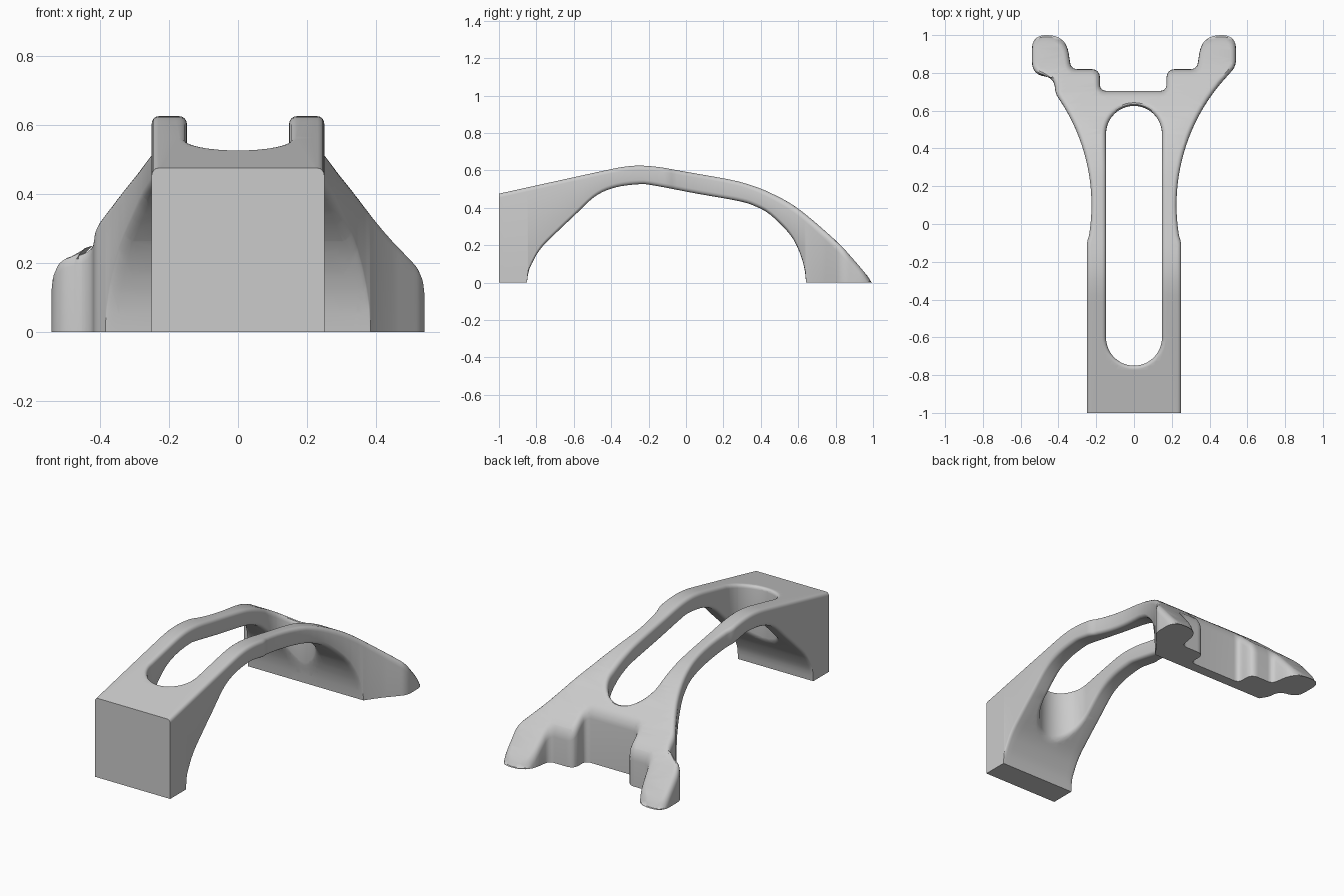
import bpy, bmesh, math
from mathutils import Vector

if "Cube" in bpy.data.objects:
    bpy.data.objects.remove(bpy.data.objects["Cube"])


def smooth_path(pts, n=8):
    """Catmull-Rom samples through the points."""
    p = [Vector(a) for a in pts]
    p = [p[0] * 2 - p[1]] + p + [p[-1] * 2 - p[-2]]
    out = []
    for i in range(1, len(p) - 2):
        a, b, c, d = p[i - 1:i + 3]
        for k in range(n):
            t = k / n
            out.append(0.5 * (2 * b + (c - a) * t + (2 * a - 5 * b + 4 * c - d) * t * t
                              + (3 * b - a - 3 * c + d) * t ** 3))
    return out + [p[-2]]


def height(path, y):
    """Linear height lookup along a sampled path, zero outside it."""
    for a, b in zip(path, path[1:]):
        if a.x <= y <= b.x:
            return a.y + (b.y - a.y) * (y - a.x) / max(b.x - a.x, 1e-6)
    return 0.0


def rounded(corners, n=8):
    """Closed outline with each corner (x, y, r) rounded off."""
    out = []
    for i, (x, y, r) in enumerate(corners):
        p = Vector((x, y))
        if r == 0:
            out.append(p)
            continue
        a = p + (Vector(corners[i - 1][:2]) - p).normalized() * r
        b = p + (Vector(corners[(i + 1) % len(corners)][:2]) - p).normalized() * r
        for k in range(n + 1):
            t = k / n
            out.append(a * (1 - t) ** 2 + p * 2 * t * (1 - t) + b * t * t)
    return out


# side profile: upper and lower heights along y
top = smooth_path([(-1.1, .452), (-1, .475), (-.7, .541), (-.42, .602), (-.33, .619), (-.25, .625),
                   (-.15, .618), (0, .592), (.22, .553), (.33, .526), (.45, .48), (.6, .395),
                   (.8, .225), (.9, .118), (1.0, 0.0)])
low = smooth_path([(-.85, 0), (-.846, .035), (-.832, .085), (-.78, .178), (-.69, .27), (-.6, .355),
                   (-.487, .46), (-.38, .508), (-.246, .526), (-.166, .518), (.05, .477), (.28, .436),
                   (.37, .408), (.45, .363), (.556, .257), (.608, .16), (.634, .07), (.642, 0)])

# plan outline, counter-clockwise, with flared waist arcs
def waist(y):
    return 1.228 - math.sqrt(1.003 ** 2 - (y - .1) ** 2)

right = [(waist(y), y, 0) for y in [-.06 + .04 * i for i in range(21)]]
left = [(-waist(y), y, 0) for y in [.66 - .04 * i for i in range(19)]]
outline = rounded(
    [(.25, -1.06, 0), (.25, -.1, .02)] + right
    + [(.54, .835, .035), (.54, 1, .075), (.36, 1, .1), (.333, .82, .035), (.172, .82, .05),
       (.172, .705, .035), (-.18, .705, .035), (-.18, .82, .05), (-.333, .82, .035),
       (-.36, 1, .1), (-.54, 1, .075), (-.54, .79, .07), (-.425, .775, .05), (-.415, .69, .02)]
    + left + [(-.25, -.1, .02), (-.25, -1.06, 0)])

# slot, clockwise, with round ends
slot = []
for cy, start in ((.477, math.pi), (-.602, 0)):
    for k in range(25):
        a = start - math.pi * k / 24
        slot.append(Vector((.148 * math.cos(a), cy + .148 * math.sin(a))))

bm = bmesh.new()


def add_wall(loop):
    """Vertical wall with rounded rims; returns the two cap edge loops."""
    n = len(loop)
    rings = []
    steps = [0, 22.5, 45, 67.5, 90]
    prof = [(s, 1) for s in steps] + [(s, -1) for s in reversed(steps)]
    for deg, side in prof:
        a = math.radians(deg)
        ring = []
        for i, p in enumerate(loop):
            e1 = (p - loop[i - 1]).normalized()
            e2 = (loop[(i + 1) % n] - p).normalized()
            m = Vector((-e1.y - e2.y, e1.x + e2.x)).normalized()
            m /= max(m.dot(Vector((-e1.y, e1.x))), .6)
            size = .02 + .01 * min(max((p.y - .2) / .5, 0), 1)
            q = p + m * size * (1 - math.sin(a))
            ring.append(bm.verts.new((q.x, q.y, side * (1 - .022 * (1 - math.cos(a))))))
        rings.append(ring)
    for r, s in zip(rings, rings[1:]):
        for i in range(n):
            j = (i + 1) % n
            bm.faces.new((r[i], s[i], s[j], r[j]))
    return [[bm.edges.get((r[i], r[(i + 1) % n])) for i in range(n)] for r in (rings[0], rings[-1])]


# flat plate with caps around the slot
outer, inner = add_wall(outline), add_wall(slot)
for a, b, z in ((outer[0], inner[0], 1), (outer[1], inner[1], -1)):
    bmesh.ops.triangle_fill(bm, edges=a + b, use_beauty=True, normal=(0, 0, z))

# slice the plate so it can follow the side profile
cuts = [-1 + .025 * i for i in range(1, 80)] + [-.85, -.847, -.842, -.835, .608, .62, .63, .637, .642]
for y in sorted(cuts):
    bmesh.ops.bisect_plane(bm, geom=bm.verts[:] + bm.edges[:] + bm.faces[:], dist=1e-5,
                           plane_co=(0, y, 0), plane_no=(0, 1, 0))
bmesh.ops.bisect_plane(bm, geom=bm.verts[:] + bm.edges[:] + bm.faces[:], dist=1e-5,
                       plane_co=(0, -1, 0), plane_no=(0, 1, 0), clear_inner=True)
bmesh.ops.holes_fill(bm, edges=[e for e in bm.edges if e.is_boundary], sides=0)

# bend the plate into the arch
for v in bm.verts:
    y = v.co.y
    t, b = max(height(top, y), 0), height(low, y)
    if v.co.z > 0:
        rim = (1 + 1.3 * min(max((y - .3) / .5, 0), 1)) * (1 - v.co.z)
        v.co.z = t - min(rim, (t - b) * .8)
    else:
        v.co.z = b + (v.co.z + 1) * min(1, b / .05)

bmesh.ops.remove_doubles(bm, verts=bm.verts[:], dist=2e-4)
bmesh.ops.recalc_face_normals(bm, faces=bm.faces[:])
me = bpy.data.meshes.new("arched_bracket")
bm.to_mesh(me)
bm.free()

bracket = bpy.data.objects.new("arched_bracket", me)
bpy.context.collection.objects.link(bracket)
grey = bpy.data.materials.new("light_grey")
grey.diffuse_color = (.6, .6, .6, 1)
grey.use_nodes = True
grey.node_tree.nodes["Principled BSDF"].inputs["Base Color"].default_value = grey.diffuse_color
me.materials.append(grey)
bpy.context.view_layer.objects.active = bracket
bracket.select_set(True)
bpy.ops.object.shade_smooth_by_angle(angle=math.radians(35))
